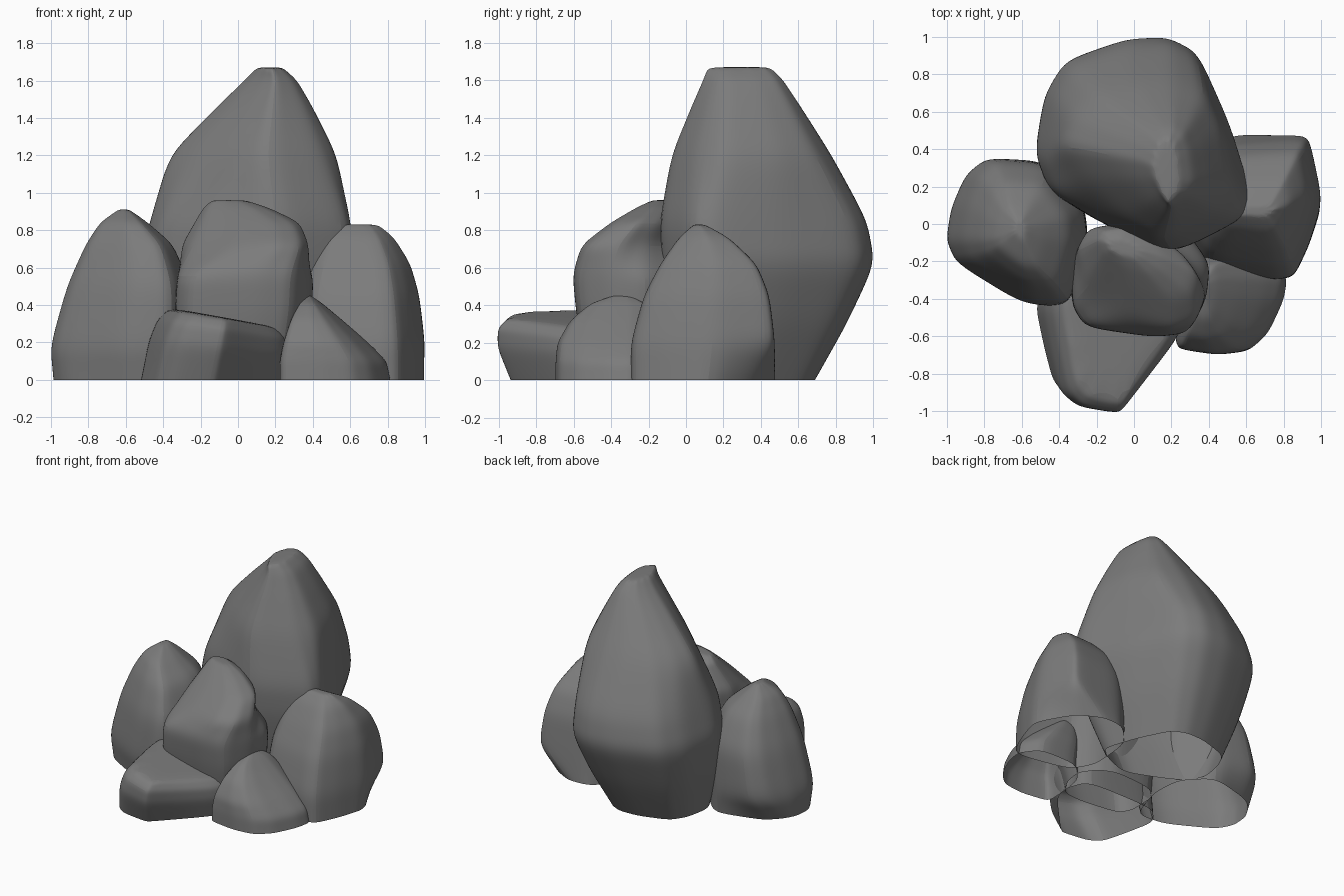
import bpy
import bmesh
import math

if "Cube" in bpy.data.objects:
    bpy.data.objects.remove(bpy.data.objects["Cube"], do_unlink=True)

STONE_COLOUR = (0.2, 0.2, 0.2, 1.0)
stone = bpy.data.materials.new("grey stone")
stone.use_nodes = True
stone.diffuse_color = STONE_COLOUR
shader = stone.node_tree.nodes["Principled BSDF"]
shader.inputs["Base Color"].default_value = STONE_COLOUR
shader.inputs["Roughness"].default_value = 0.9


def fit(value, low, high, new_low, new_high):
    """Move a value from one range into another."""
    return new_low + (value - low) / (high - low) * (new_high - new_low)


def rock(name, *sections, tilt=0):
    """Loft plan outlines upward, open below.

    Each section is an outline and the rings (z, left, right, front, back) it
    is fitted to. All outlines of a rock have the same number of points.
    tilt leans the top down towards +x.
    """
    top = sections[-1][1][-1][0]
    bm = bmesh.new()
    loops = []
    for outline, rings in sections:
        xs = [p[0] for p in outline]
        ys = [p[1] for p in outline]
        for z, left, right, front, back in rings:
            loop = []
            for px, py in outline:
                x = fit(px, min(xs), max(xs), left, right)
                y = fit(py, min(ys), max(ys), front, back)
                loop.append(bm.verts.new((x, y, z - tilt * x * z / top)))
            loops.append(loop)
    for lower, upper in zip(loops, loops[1:]):
        for i in range(len(lower)):
            j = (i + 1) % len(lower)
            bm.faces.new((lower[i], lower[j], upper[j], upper[i]))
    bm.faces.new(loops[-1])
    bmesh.ops.recalc_face_normals(bm, faces=bm.faces)
    mesh = bpy.data.meshes.new(name)
    bm.to_mesh(mesh)
    bm.free()
    mesh.materials.append(stone)
    obj = bpy.data.objects.new(name, mesh)
    bpy.context.collection.objects.link(obj)

    # Flat subdivision first keeps broad facets, then the corners are rounded
    facets = obj.modifiers.new("facets", "SUBSURF")
    facets.subdivision_type = "SIMPLE"
    facets.levels = facets.render_levels = 1
    rounding = obj.modifiers.new("rounding", "SUBSURF")
    rounding.levels = rounding.render_levels = 2

    bpy.ops.object.select_all(action="DESELECT")
    obj.select_set(True)
    bpy.context.view_layer.objects.active = obj
    bpy.ops.object.shade_smooth_by_angle(angle=math.radians(40))


# Tall boulder at the back: ridge down its front, crown leaning back
rock("tall_back_rock",
     ([(.17, 1), (-.05, .99), (-.37, .88), (-.48, .7), (-.53, .4), (-.45, .2),
       (-.2, .05), (.18, -.12), (.58, .07), (.61, .2), (.5, .55), (.33, .92)],
      [(0, -.4, .39, -.02, .69),
       (.3, -.49, .53, -.11, .86),
       (.62, -.54, .63, -.16, 1.01),
       (.85, -.48, .61, -.17, .97)]),
     ([(.2, .78), (0, .77), (-.2, .7), (-.32, .57), (-.38, .42), (-.25, .23),
       (-.05, .03), (.15, -.1), (.45, .05), (.54, .2), (.48, .5), (.38, .7)],
      [(1.2, -.38, .54, -.1, .78),
       (1.45, -.13, .41, .01, .62),
       (1.6, .03, .32, .08, .52),
       (1.67, .1, .24, .11, .45)]))

# Pointed boulder on the -x side, broad at the ground
rock("right_side_rock",
     ([(-.82, .24), (-.48, .33), (-.3, .15), (-.28, -.1), (-.38, -.4),
       (-.6, -.38), (-.92, -.2), (-.98, -.08), (-.97, .05), (-.92, .14)],
      [(0, -.99, -.27, -.41, .33)]),
     ([(-.8, .35), (-.5, .33), (-.3, .1), (-.28, -.1), (-.38, -.43),
       (-.62, -.41), (-.95, -.2), (-1, -.08), (-.97, .1), (-.9, .27)],
      [(.18, -1.01, -.24, -.45, .36),
       (.5, -.92, -.25, -.43, .34),
       (.72, -.82, -.34, -.34, .23),
       (.84, -.74, -.48, -.23, .11),
       (.91, -.64, -.58, -.08, .02)]))

# Upright boulder on the +x side, its back corner cut in at the ground
rock("left_side_rock",
     ([(.5, .47), (.67, .48), (.85, .38), (1, .12), (.93, -.1),
       (.85, -.27), (.75, -.29), (.4, -.22), (.3, -.05), (.33, .3)],
      [(0, .3, 1.01, -.3, .48)]),
     ([(.5, .45), (.9, .48), (.94, .45), (1, .14), (.93, -.1),
       (.85, -.27), (.75, -.29), (.4, -.22), (.3, -.05), (.33, .3)],
      [(.2, .29, 1.01, -.3, .48),
       (.45, .31, .98, -.23, .45),
       (.62, .36, .93, -.14, .38),
       (.76, .44, .84, -.04, .23),
       (.83, .53, .75, .04, .1)]))

# Middle boulder: crown is a diagonal ridge falling to the front
rock("centre_rock",
     ([(-.2, -.03), (.15, 0), (.3, -.07), (.4, -.22), (.38, -.4),
       (.28, -.58), (.1, -.6), (-.25, -.55), (-.32, -.43), (-.31, -.15)],
      [(0, -.31, .32, -.52, -.05),
       (.35, -.34, .4, -.59, 0),
       (.56, -.33, .41, -.61, .01)]),
     ([(-.25, -.03), (-.05, 0), (.12, -.08), (.28, -.2), (.38, -.35),
       (.33, -.5), (.2, -.55), (-.05, -.47), (-.25, -.32), (-.31, -.14)],
      [(.72, -.31, .39, -.57, .01),
       (.84, -.24, .34, -.41, 0),
       (.92, -.19, .17, -.27, -.02),
       (.96, -.14, .04, -.18, -.08)]))

# Low slab at the front, its flat top leaning down to +x
rock("front_slab",
     ([(-.52, -.45), (-.47, -.7), (-.42, -.9), (-.33, -.97), (-.12, -1),
       (-.08, -.97), (.22, -.64), (.27, -.5), (.2, -.3), (-.4, -.3)],
      [(0, -.53, .25, -.94, -.28),
       (.16, -.49, .28, -1.01, -.25),
       (.26, -.44, .27, -1.01, -.25),
       (.32, -.37, .22, -.95, -.25)]),
     tilt=.18)

# Small wedge at the front on the +x side
rock("front_wedge",
     ([(.8, -.28), (.78, -.4), (.7, -.57), (.6, -.66), (.44, -.68),
       (.24, -.65), (.22, -.6), (.25, -.3), (.4, -.15), (.7, -.15)],
      [(0, .22, .82, -.7, -.15),
       (.1, .22, .8, -.7, -.15),
       (.2, .24, .7, -.69, -.15),
       (.32, .28, .56, -.62, -.18),
       (.41, .33, .45, -.51, -.22),
       (.45, .36, .39, -.39, -.3)]))
